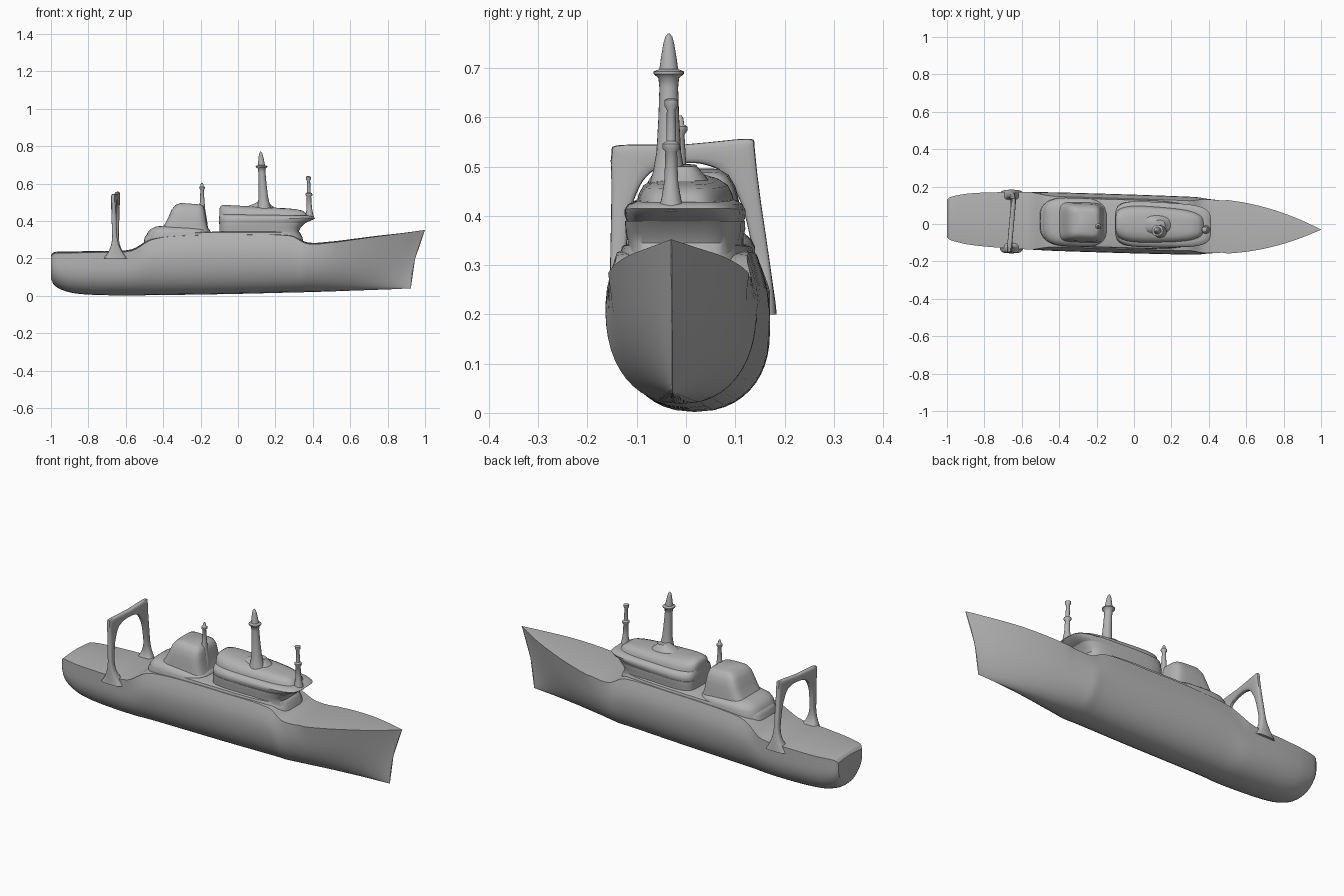
import bpy, bmesh, math
from mathutils import Vector

default = bpy.data.objects.get("Cube")
if default:
    bpy.data.objects.remove(default, do_unlink=True)

GREY = (0.45, 0.45, 0.45, 1)
grey = bpy.data.materials.new("ship grey")
grey.use_nodes = True
grey.diffuse_color = GREY
grey.node_tree.nodes["Principled BSDF"].inputs["Base Color"].default_value = GREY


def centre(x):
    """The keel line runs at a slight angle to the x axis."""
    return -0.03 * x


def loft(name, rings, closed=False, angle=40):
    """Skin a list of point rings into one smooth object."""
    bm = bmesh.new()
    loops = [[bm.verts.new(p) for p in ring] for ring in rings]
    pairs = list(zip(loops, loops[1:]))
    if closed:
        pairs.append((loops[-1], loops[0]))
    else:
        bm.faces.new(loops[0])
        bm.faces.new(loops[-1])
    for a, b in pairs:
        for i in range(len(a)):
            k = (i + 1) % len(a)
            bm.faces.new((a[i], a[k], b[k], b[i]))
    bmesh.ops.remove_doubles(bm, verts=bm.verts, dist=0.0001)
    bmesh.ops.recalc_face_normals(bm, faces=bm.faces)
    mesh = bpy.data.meshes.new(name)
    bm.to_mesh(mesh)
    bm.free()
    mesh.materials.append(grey)
    obj = bpy.data.objects.new(name, mesh)
    bpy.context.collection.objects.link(obj)
    bpy.ops.object.select_all(action="DESELECT")
    obj.select_set(True)
    bpy.context.view_layer.objects.active = obj
    bpy.ops.object.shade_smooth_by_angle(angle=math.radians(angle))
    return obj


def spline(rows, steps):
    """Catmull-Rom rows through a short table."""
    out = []
    for i in range(len(rows) - 1):
        a, b = Vector(rows[i]), Vector(rows[i + 1])
        before = Vector(rows[max(i - 1, 0)])
        after = Vector(rows[min(i + 2, len(rows) - 1)])
        for k in range(steps):
            t = k / steps
            ga = (b - before) * (b[0] - a[0]) / (b[0] - before[0])
            gb = (after - a) * (b[0] - a[0]) / (after[0] - a[0])
            out.append(a * (2*t**3 - 3*t*t + 1) + ga * (t**3 - 2*t*t + t)
                       + b * (3*t*t - 2*t**3) + gb * (t**3 - t*t))
    out.append(Vector(rows[-1]))
    return out


# Hull stations: x, half width, keel height, deck height
stations = [(-1, .1, .09, .21), (-.985, .113, .06, .224), (-.95, .124, .035, .228),
            (-.88, .137, .014, .229), (-.75, .147, .004, .232), (-.57, .153, .002, .24),
            (-.46, .156, .003, .3), (-.3, .157, .005, .32), (0, .157, .01, .325),
            (.28, .155, .017, .32), (.37, .152, .019, .278), (.5, .143, .023, .284),
            (.62, .127, .027, .3), (.75, .097, .031, .318), (.88, .053, .035, .334),
            (1, .001, .04, .352)]


def hull_ring(x, width, keel, deck):
    bow = min(max((x - .35) / .65, 0), 1)
    tumble = .14 * min(max((deck - .25) / .06, 0), 1) * (1 - bow) * (x < .5)
    side = []
    for i in range(1, 15):
        s = (i / 14) ** 1.6
        u = min(s / .7, 1)
        round_y = (1 - (1 - u) ** 2.2) ** (1 / 2.2)
        round_y *= 1 - tumble * max(0, (s - .7) / .3) ** 1.5
        vee_y = .2 * round_y + .8 * s ** .8
        y = width * (round_y + (vee_y - round_y) * bow ** .7)
        rake = .075 * bow ** 2 * (1 - s ** 1.8)
        side.append((x - rake, y, keel + (deck - keel) * s))
    top_y = side[-1][1]
    deck_pts = [(x, top_y * f, deck + .008 * (1 - f * f) * (1 - bow)) for f in (.92, .6)]
    half = side + deck_pts
    keel_pt = (x - .075 * bow ** 2, 0, keel)
    ring = [keel_pt] + half + [(x, 0, deck + .008 * (1 - bow))]
    ring += [(px, -py, pz) for px, py, pz in reversed(half)]
    return [(px, py + centre(px), pz) for px, py, pz in ring]


loft("hull", [hull_ring(*row) for row in spline(stations, 5)], angle=35)


def tier(name, rows, power=4, nose=0.0):
    """Rounded deckhouse; rows are aft x, fore x, half width, aft z, fore z."""
    rings = []
    for xa, xf, width, za, zf in rows:
        ring = []
        for i in range(56):
            a = math.tau * i / 56
            c, s = math.cos(a), math.sin(a)
            c = math.copysign(abs(c) ** (2 / power), c)
            s = math.copysign(abs(s) ** (2 / power), s)
            t = (c + 1) / 2
            x = xa + (xf - xa) * t
            ring.append((x, s * width * (1 - nose * t * t) + centre(x), za + (zf - za) * t))
        rings.append(ring)
    return loft(name, rings)


# Stepped deckhouses between the two working decks
tier("main_deckhouse", [(-.51, .36, .138, .24, .24), (-.5, .345, .138, .31, .31),
                        (-.49, .335, .13, .325, .33), (-.47, .33, .128, .335, .34),
                        (-.46, .32, .115, .34, .345)])
tier("aft_lower_house", [(-.495, -.14, .13, .3, .3), (-.485, -.145, .13, .335, .34),
                         (-.47, -.15, .122, .355, .35), (-.44, -.155, .108, .37, .355),
                         (-.38, -.16, .09, .376, .36)], power=3.5)
tier("aft_upper_house", [(-.415, -.155, .108, .35, .35), (-.39, -.165, .104, .385, .38),
                         (-.37, -.172, .1, .425, .42), (-.355, -.178, .092, .46, .455),
                         (-.335, -.185, .078, .485, .478), (-.305, -.2, .06, .496, .488)], power=5)
tier("bridge_base", [(-.1, .34, .118, .31, .31), (-.1, .325, .118, .36, .345),
                     (-.1, .335, .122, .375, .365), (-.1, .36, .122, .39, .39)], power=5, nose=.08)
tier("bridge_deck", [(-.1, .35, .118, .38, .385), (-.102, .4, .124, .398, .406),
                     (-.102, .412, .124, .41, .415), (-.1, .405, .117, .425, .422),
                     (-.098, .38, .1, .435, .428)], power=4.5, nose=.12)
tier("bridge_house", [(-.1, .375, .104, .41, .42), (-.1, .365, .098, .445, .44),
                      (-.099, .345, .088, .465, .455), (-.094, .31, .068, .478, .463),
                      (-.08, .25, .04, .486, .468)], nose=.25)
tier("mast_pedestal", [(.03, .22, .06, .46, .45), (.06, .19, .045, .482, .475),
                       (.09, .175, .034, .494, .488), (.11, .165, .025, .505, .5)], power=2.5)


def mast(name, x, y, profile, lean=0.0):
    """Turned mast; profile holds radius and height pairs."""
    base = profile[0][1]
    loft(name, [[(x + lean * (z - base) + r * math.cos(math.tau * i / 20),
                  y + r * math.sin(math.tau * i / 20), z) for i in range(20)]
                for r, z in profile], angle=50)


mast("main_mast", .14, -.035,
     [(.042, .455), (.032, .49), (.025, .53), (.021, .6), (.019, .66), (.021, .68),
      (.031, .688), (.031, .693), (.019, .698), (.016, .72), (.011, .75), (.007, .764),
      (.002, .77)], lean=-.06)
mast("fore_mast", .383, -.03,
     [(.026, .41), (.02, .435), (.014, .47), (.012, .53), (.018, .537), (.018, .546),
      (.01, .552), (.009, .615), (.014, .624), (.014, .635), (.006, .639)], lean=-.03)
mast("aft_mast", -.19, -.012,
     [(.03, .36), (.024, .41), (.016, .46), (.012, .51), (.009, .565), (.015, .573),
      (.015, .581), (.008, .586), (.007, .598), (.003, .604)], lean=-.01)

# Stern gantry: an arch cut from an upright frame, legs flaring into the deck.
# Each row pairs an outer and an inner point: outer y, outer z, inner y, inner z.
frame = [(.168, .2, .09, .2), (.164, .25, .122, .25), (.16, .3, .128, .3),
         (.155, .36, .122, .36), (.15, .42, .11, .42), (.146, .48, .09, .465),
         (.143, .535, .074, .485), (.132, .55, .06, .495), (.05, .547, .03, .505),
         (0, .545, 0, .507)]
port = spline([(i,) + row for i, row in enumerate(frame)], 3)
outline = [tuple(row)[1:] for row in port]
outline += [(-a * 1.03, b, -c * 1.03, d) for a, b, c, d in reversed(outline[:-1])]


def gantry_ring(row):
    oy, oz, iy, iz = row
    def place(y, z, side):
        flare = .013 + .05 * max(0, (.33 - z) / .13) ** 2.2
        shift = min(max((z - .22) / .3, 0), 1)
        # The frame leans inward at the foot and follows the keel angle
        return (-.655 + .09 * y * shift + side * flare,
                y + .02 * (1 - shift) - .004, z + .05 * y * shift)
    ring = []
    for i in range(16):
        a = math.tau * i / 16
        c = math.copysign(abs(math.cos(a)) ** .6, math.cos(a))
        s = math.copysign(abs(math.sin(a)) ** .6, math.sin(a))
        t = (1 - c) / 2
        ring.append(place(oy + (iy - oy) * t, oz + (iz - oz) * t, s))
    return ring


loft("stern_gantry", [gantry_ring(row) for row in outline])
